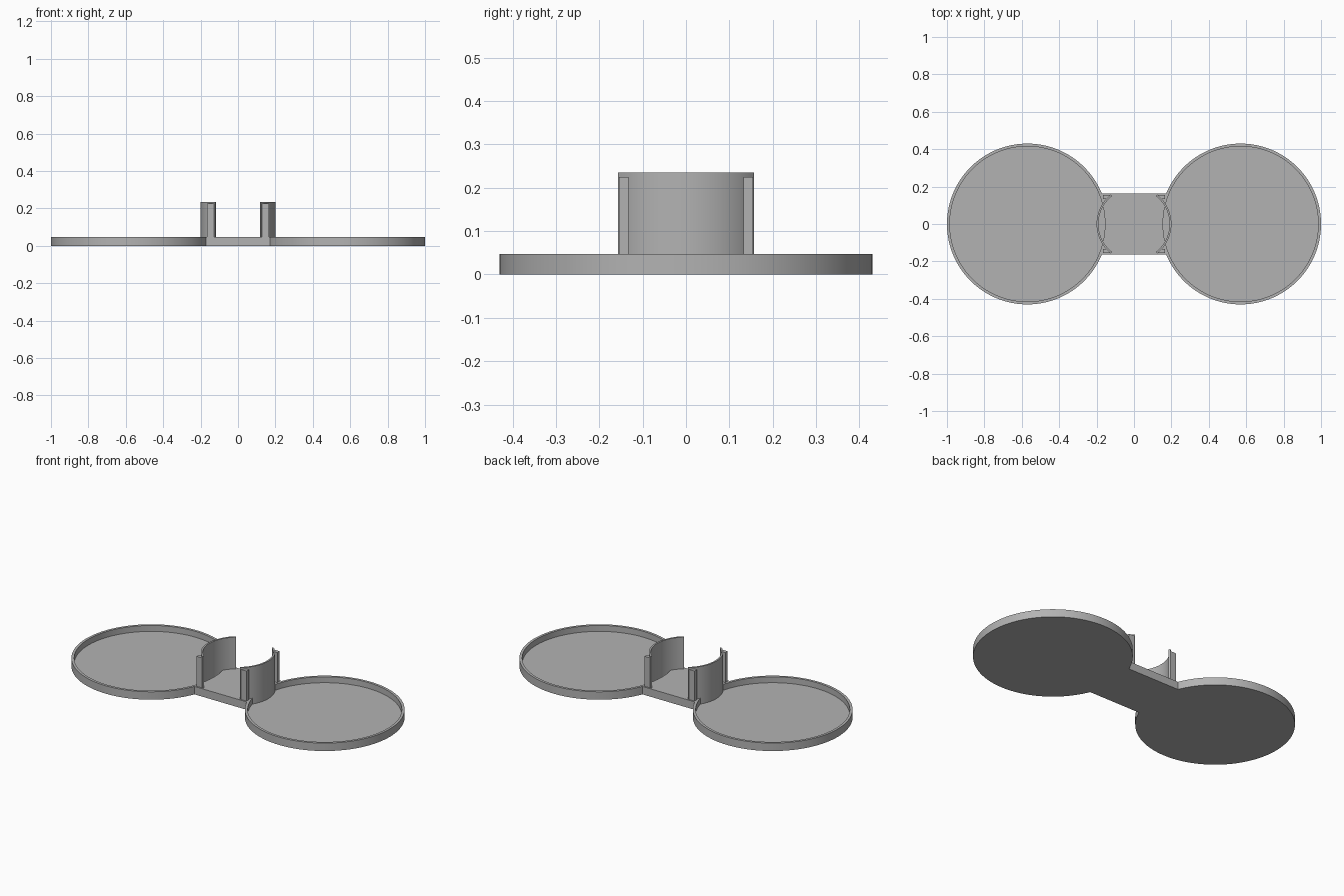
import bpy, bmesh, math

if "Cube" in bpy.data.objects:
    bpy.data.objects.remove(bpy.data.objects["Cube"])

TRAY_X, TRAY_R, INNER_R = 0.57, 0.43, 0.415
HEIGHT, FLOOR, BRIDGE_Y = 0.047, 0.012, 0.163

grey = bpy.data.materials.new("plain grey")
grey.diffuse_color = (0.45, 0.45, 0.45, 1)
grey.use_nodes = True
grey.node_tree.nodes["Principled BSDF"].inputs["Base Color"].default_value = grey.diffuse_color


def arc(cx, r, a0, a1, n):
    """Points along an arc centred on (cx, 0)."""
    return [(cx + r * math.cos(a0 + (a1 - a0) * i / n),
             r * math.sin(a0 + (a1 - a0) * i / n)) for i in range(n + 1)]


def prism(name, outline, z0, z1):
    """Extrude a flat outline into a solid."""
    bm = bmesh.new()
    face = bm.faces.new([bm.verts.new((x, y, z0)) for x, y in outline])
    top = bmesh.ops.extrude_face_region(bm, geom=[face])["geom"]
    bmesh.ops.translate(bm, vec=(0, 0, z1 - z0),
                        verts=[v for v in top if isinstance(v, bmesh.types.BMVert)])
    bmesh.ops.recalc_face_normals(bm, faces=bm.faces)
    mesh = bpy.data.meshes.new(name)
    bm.to_mesh(mesh)
    bm.free()
    mesh.materials.append(grey)
    ob = bpy.data.objects.new(name, mesh)
    bpy.context.collection.objects.link(ob)
    return ob


def smooth(ob):
    bpy.ops.object.select_all(action='DESELECT')
    ob.select_set(True)
    bpy.context.view_layer.objects.active = ob
    bpy.ops.object.shade_smooth_by_angle(angle=math.radians(30))


# Base: two round trays joined by a straight bridge
half = math.pi - math.asin(BRIDGE_Y / TRAY_R)
right = arc(TRAY_X, TRAY_R, -half, half, 112)
base = prism("tray_base", right + [(-x, -y) for x, y in right], 0, HEIGHT)

# Hollow out both trays
for side in (-1, 1):
    ring = arc(side * TRAY_X, INNER_R, 0, 2 * math.pi, 128)[:-1]
    cutter = prism("tray_cutter", ring, FLOOR, 0.2)
    mod = base.modifiers.new("hollow", 'BOOLEAN')
    mod.operation, mod.solver, mod.object = 'DIFFERENCE', 'EXACT', cutter
    bpy.context.view_layer.objects.active = base
    bpy.ops.object.modifier_apply(modifier=mod.name)
    bpy.data.objects.remove(cutter)
smooth(base)

# Curved holder walls with a small post outside each end
a = math.asin(0.157 / 0.2)
wall = arc(0, 0.2, -a, a, 32) + arc(0, 0.19, a, -a, 32)
for side, label in ((-1, "left"), (1, "right")):
    smooth(prism(label + "_holder_wall", [(side * x, y) for x, y in wall], 0.006, 0.235))
    for s, end in ((-1, "front"), (1, "back")):
        post = [(0.143, 0.133), (0.165, 0.133), (0.165, 0.155), (0.128, 0.155)]
        prism(f"{label}_{end}_post", [(side * x, s * y) for x, y in post], 0.03, 0.225)
